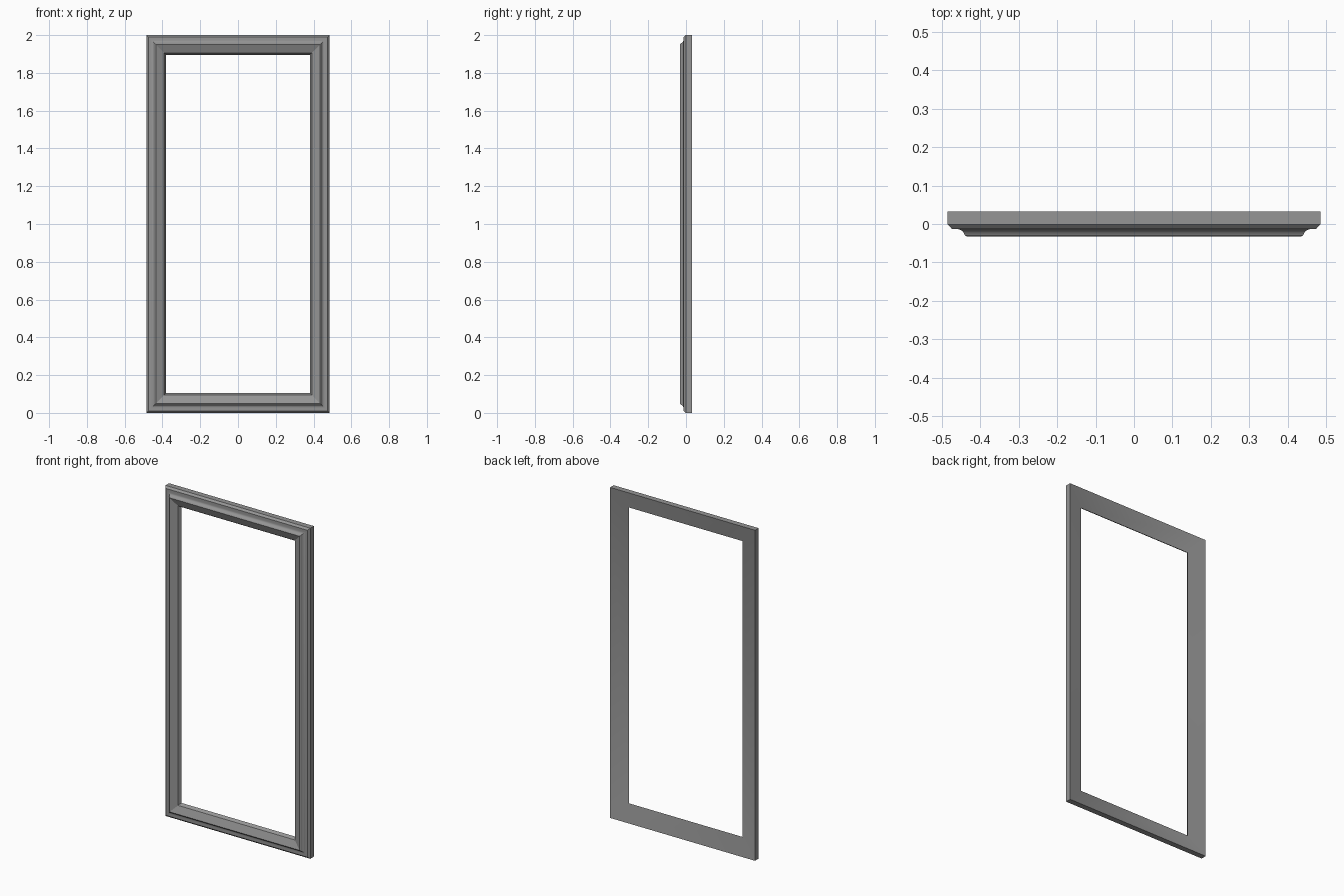
import bpy
import bmesh
import math

cube = bpy.data.objects.get("Cube")
if cube:
    bpy.data.objects.remove(cube, do_unlink=True)

HALF_W, HEIGHT = 0.485, 2.0

# Moulding section: (inset from the outer edge, depth y)
profile = [(0, 0.033), (0, -0.001), (0.011, -0.013), (0.024, -0.013)]
# Concave cove rising to the front ridge
for i in range(1, 5):
    a = math.radians(75 * i / 4)
    profile.append((0.024 + 0.021 * math.sin(a),
                    -0.013 - 0.021 * (1 - math.cos(a))))
# Front ridge, inward slope, inner lip and sloped back
profile += [(0.05, -0.033), (0.094, -0.015), (0.105, 0.003)]


def add_frame(name, section):
    """Sweep a closed section round a rectangle with mitred corners."""
    bm = bmesh.new()
    rings = []
    for sx, sz in ((-1, -1), (1, -1), (1, 1), (-1, 1)):
        rings.append([bm.verts.new((sx * (HALF_W - d), y,
                                    HEIGHT / 2 + sz * (HEIGHT / 2 - d)))
                      for d, y in section])
    n = len(section)
    for c in range(4):
        a, b = rings[c], rings[(c + 1) % 4]
        for i in range(n):
            j = (i + 1) % n
            bm.faces.new((a[i], b[i], b[j], a[j]))
    bmesh.ops.recalc_face_normals(bm, faces=bm.faces)
    mesh = bpy.data.meshes.new(name)
    bm.to_mesh(mesh)
    bm.free()
    obj = bpy.data.objects.new(name, mesh)
    bpy.context.collection.objects.link(obj)
    return obj


# Plain grey finish
grey = bpy.data.materials.new("grey_finish")
grey.use_nodes = True
colour = (0.3, 0.3, 0.3, 1)
grey.diffuse_color = colour
grey.node_tree.nodes["Principled BSDF"].inputs["Base Color"].default_value = colour

frame = add_frame("moulded_frame", profile)
frame.data.materials.append(grey)
bpy.ops.object.select_all(action='DESELECT')
frame.select_set(True)
bpy.context.view_layer.objects.active = frame
bpy.ops.object.shade_smooth_by_angle(angle=math.radians(25))
